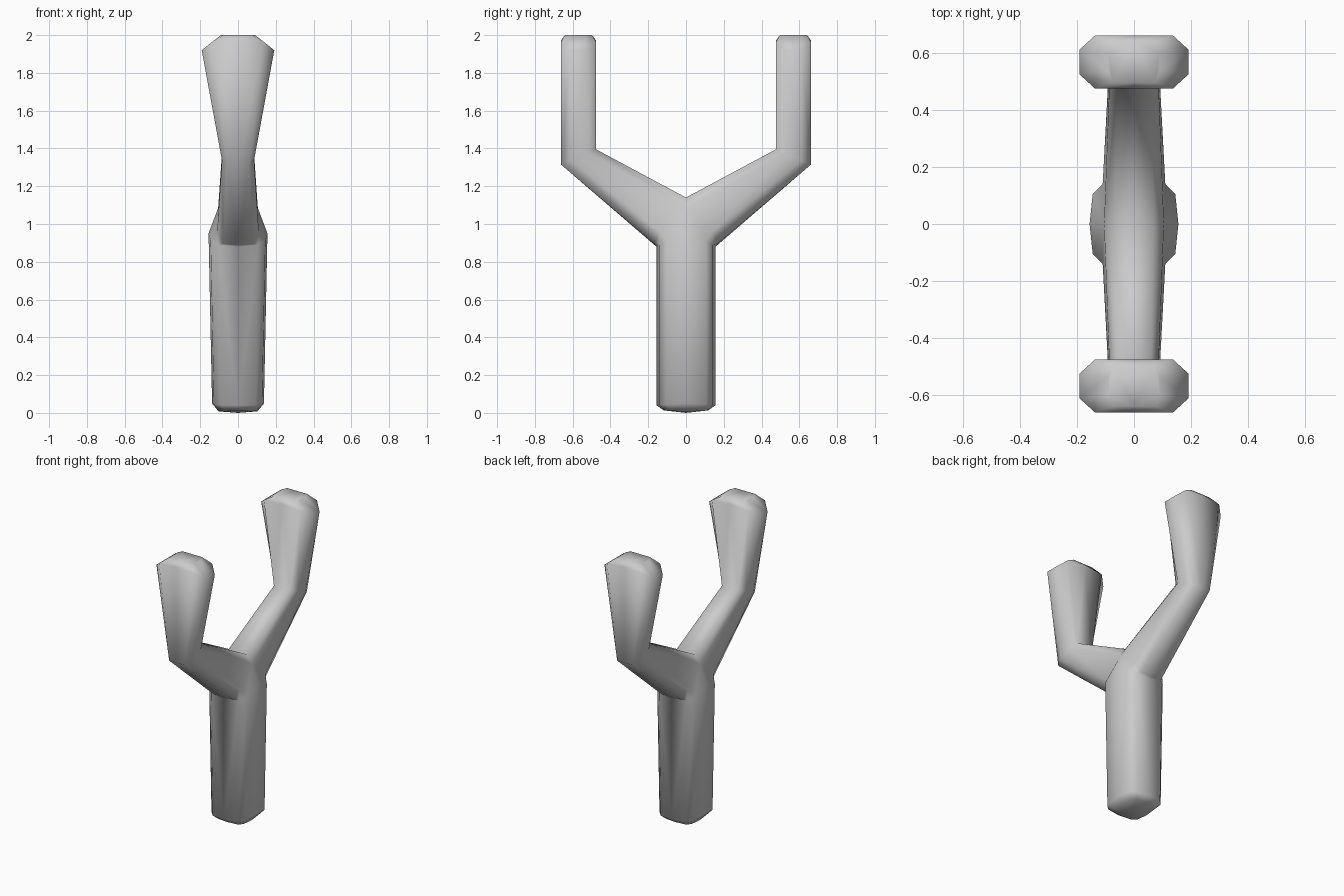
import bpy

if "Cube" in bpy.data.objects:
    bpy.data.objects.remove(bpy.data.objects["Cube"])


def handle_ring(sx, sy, zs):
    """Quarter section of the rounded handle, from the +y side round to +x."""
    base = [(0, 0.156), (0.105, 0.142), (0.145, 0.106), (0.156, 0)]
    return [(x * sx, y * sy, z) for (x, y), z in zip(base, zs)]


def arm_ring(half, flat, y_in, y_out, z_in, z_out, z_side=0.0, z_corner=0.0, cut=0.27):
    """Half of an octagonal arm section, from outer middle to inner middle."""
    prof = [(0, 1, 0), (flat, 1, z_corner), (half, 1 - cut, z_side),
            (half, cut, z_side), (flat, 0, z_corner), (0, 0, 0)]
    return [(x, y_in + (y_out - y_in) * t, z_in + (z_out - z_in) * t + dz)
            for x, t, dz in prof]


verts, faces = [], []


def add(points):
    start = len(verts)
    verts.extend(points)
    return list(range(start, len(verts)))


def bridge(low, high):
    for i in range(min(len(low), len(high)) - 1):
        faces.append((low[i], high[i], high[i + 1], low[i + 1]))


# handle: rounded bottom, straight grip, shoulder under the fork
handle = [add(r) for r in (
    handle_ring(0.66, 0.76, [0.014, 0.012, 0.010, 0.008]),
    handle_ring(0.88, 1.0, [0.04, 0.042, 0.046, 0.05]),
    handle_ring(1.0, 1.0, [0.88, 0.89, 0.915, 0.95]))]
bottom = add([(0, 0, 0)])[0]
for k in range(3):
    faces.append((handle[0][k], handle[0][k + 1], bottom))

# arm: fork base, elbow, flared tip and bevelled top
arm = [add(r) for r in (
    [(0, 0.168, 0.89), (0.078, 0.165, 0.895), (0.11, 0.14, 0.96),
     (0.105, 0, 1.085), (0.07, 0, 1.14), (0, 0, 1.14)],
    arm_ring(0.085, 0.06, 0.476, 0.662, 1.395, 1.315),
    arm_ring(0.192, 0.137, 0.476, 0.662, 1.972, 1.972, -0.052, -0.008),
    arm_ring(0.09, 0.075, 0.497, 0.641, 2.0, 2.0))]

rings = handle + arm
for low, high in zip(rings, rings[1:]):
    bridge(low, high)
faces.append(tuple(reversed(arm[-1])))

mesh = bpy.data.meshes.new("forked_handle")
mesh.from_pydata(verts, [], faces)
obj = bpy.data.objects.new("forked_handle", mesh)
bpy.context.collection.objects.link(obj)
for p in mesh.polygons:
    p.use_smooth = True

# one quarter mirrored across both planes
m = obj.modifiers.new("mirror", 'MIRROR')
m.use_axis = (True, True, False)
m.use_clip = True
m.merge_threshold = 0.0005
